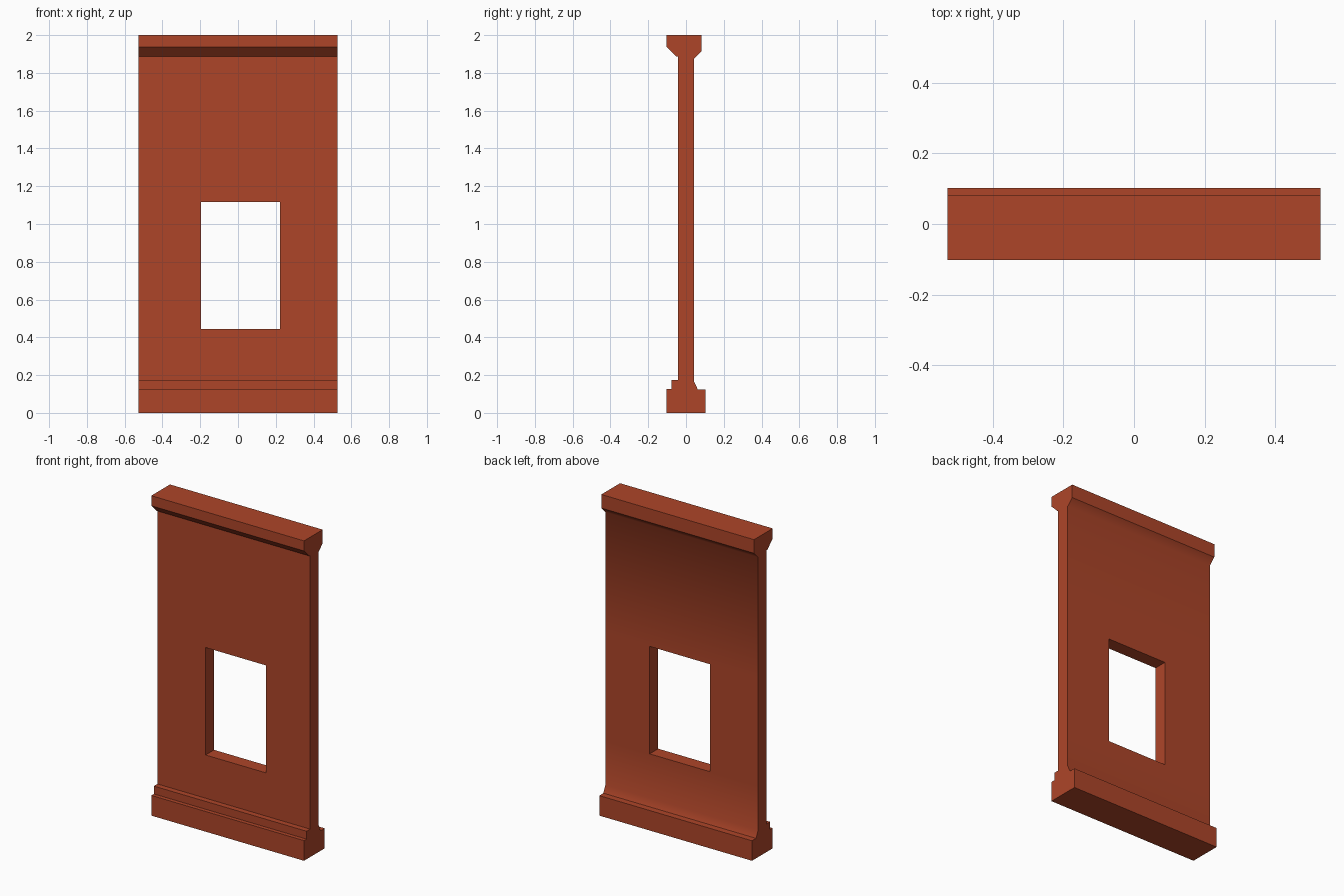
import bpy, bmesh

if "Cube" in bpy.data.objects:
    bpy.data.objects.remove(bpy.data.objects["Cube"])

# Wall cross-section (y, z), running up the back and down the front
Z0, Z1 = 0.445, 1.117            # window sill and head
BACK = [(0.102, 0), (0.102, 0.125), (0.062, 0.125), (0.042, 0.168), (0.042, Z0),
        (0.042, Z1), (0.042, 1.875), (0.082, 1.915), (0.082, 2.0)]
FRONT = [(-0.102, 2.0), (-0.102, 1.937), (-0.05, 1.886), (-0.042, 1.886), (-0.042, Z1),
         (-0.042, Z0), (-0.042, 0.175), (-0.077, 0.175), (-0.077, 0.126), (-0.102, 0.126),
         (-0.102, 0)]
PROFILE = BACK + FRONT
XS = [-0.528, -0.195, 0.222, 0.528]   # ends and window sides
N = len(PROFILE)
B0, B1 = 4, 5                         # back window edge
F1, F0 = len(BACK) + 4, len(BACK) + 5  # front window edge

bm = bmesh.new()
rings = [[bm.verts.new((x, y, z)) for y, z in PROFILE] for x in XS]

# Skin between stations, leaving the window open
for s in range(3):
    for i in range(N):
        if s == 1 and i in (B0, F1):
            continue
        j = (i + 1) % N
        f = bm.faces.new((rings[s][i], rings[s][j], rings[s + 1][j], rings[s + 1][i]))
        f.smooth = 2 <= i <= 6        # soft coves on the back of the panel

# End caps
bm.faces.new(rings[0])
bm.faces.new(rings[-1])

# Window reveals
a, b = rings[1], rings[2]
for r in (a, b):
    bm.faces.new((r[B0], r[B1], r[F1], r[F0]))
for p, q in ((B0, F0), (B1, F1)):
    bm.faces.new((a[p], b[p], b[q], a[q]))

bmesh.ops.recalc_face_normals(bm, faces=bm.faces[:])
mesh = bpy.data.meshes.new("wall_panel")
bm.to_mesh(mesh)
bm.free()

# Brick red colour
mat = bpy.data.materials.new("brick_red")
mat.diffuse_color = (0.42, 0.06, 0.022, 1)
mat.use_nodes = True
mat.node_tree.nodes["Principled BSDF"].inputs["Base Color"].default_value = mat.diffuse_color
mesh.materials.append(mat)
bpy.context.collection.objects.link(bpy.data.objects.new("wall_panel", mesh))
